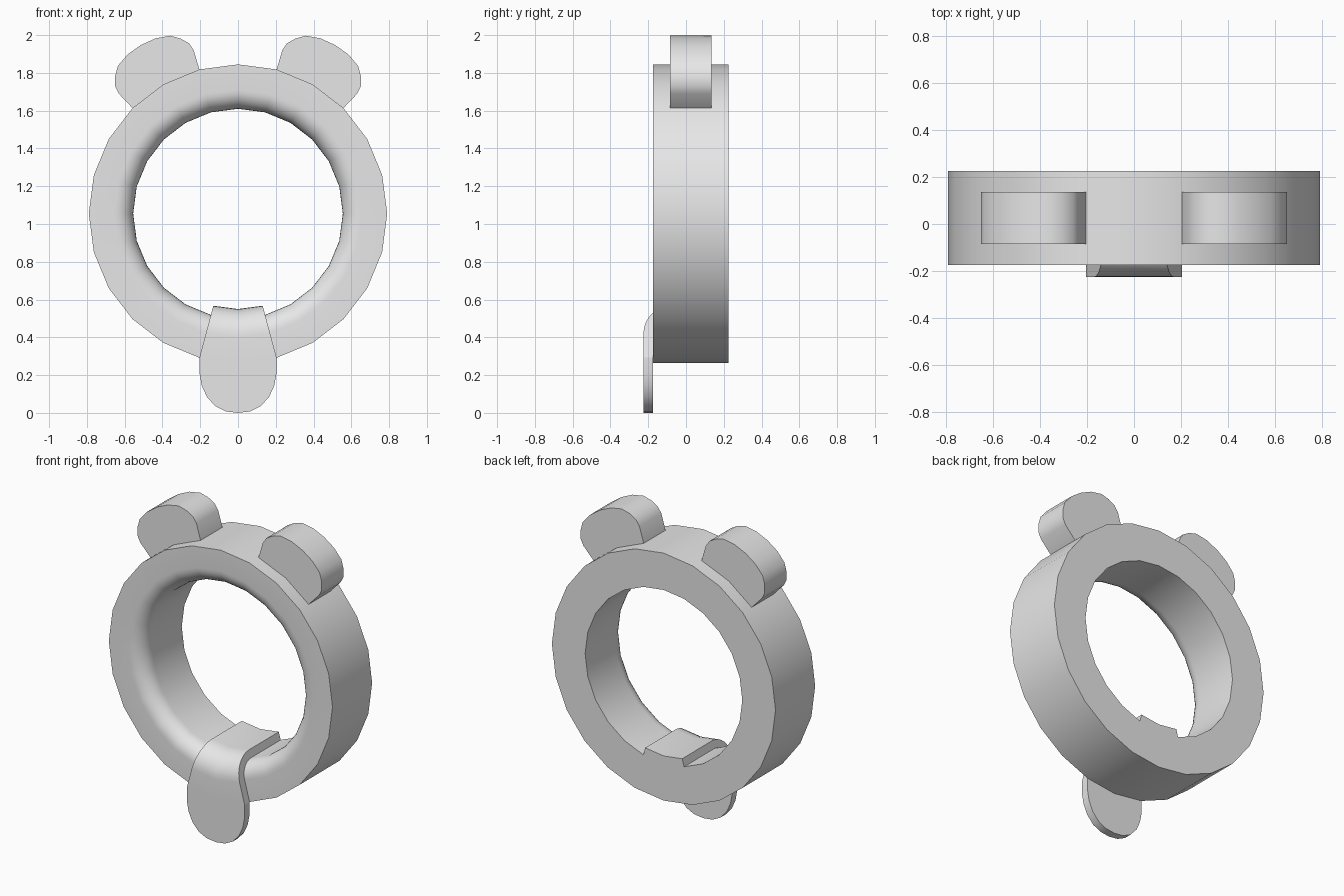
import bpy, bmesh, math

cube = bpy.data.objects.get("Cube")
if cube:
    bpy.data.objects.remove(cube, do_unlink=True)

GREY = bpy.data.materials.new("light grey")
GREY.use_nodes = True
GREY.diffuse_color = (0.8, 0.8, 0.8, 1)
GREY.node_tree.nodes["Principled BSDF"].inputs["Base Color"].default_value = (0.8, 0.8, 0.8, 1)

CENTRE_Z = 1.055
OUTER, INNER = 0.79, 0.555
FRONT, BACK = -0.175, 0.225
FILLET, THICK = 0.1, 0.05
STEP = math.radians(15)


def finish(bm, name):
    bmesh.ops.recalc_face_normals(bm, faces=bm.faces)
    mesh = bpy.data.meshes.new(name)
    bm.to_mesh(mesh)
    bm.free()
    mesh.materials.append(GREY)
    obj = bpy.data.objects.new(name, mesh)
    bpy.context.collection.objects.link(obj)
    bpy.ops.object.select_all(action="DESELECT")
    obj.select_set(True)
    bpy.context.view_layer.objects.active = obj
    bpy.ops.object.shade_smooth_by_angle(angle=math.radians(40))
    return obj


def place(u, r, y, turn):
    """Point with sideways offset u and radius r, turned clockwise from the top."""
    c, s = math.cos(turn), math.sin(turn)
    return (u * c + r * s, y, CENTRE_Z - u * s + r * c)


def sweep(name, section, first, steps, closed):
    """Sweep a closed (radius, y) section around the ring axis."""
    bm = bmesh.new()
    count = steps if closed else steps + 1
    loops = [[bm.verts.new(place(0, r, y, first + i * STEP)) for r, y in section]
             for i in range(count)]
    n = len(section)
    for i in range(steps):
        a, b = loops[i], loops[(i + 1) % count]
        for j in range(n):
            k = (j + 1) % n
            bm.faces.new((a[j], a[k], b[k], b[j]))
    if not closed:
        bm.faces.new(loops[0])
        bm.faces.new(loops[-1])
    return finish(bm, name)


def slab(name, half, base, turn, y0, y1):
    """Extrude a mirrored (sideways, radius) outline along y."""
    outline = half + [(-u, r) for u, r in reversed(half[:-1])] + base
    bm = bmesh.new()
    face = bm.faces.new([bm.verts.new(place(u, r, y0, turn)) for u, r in outline])
    new = bmesh.ops.extrude_face_region(bm, geom=[face])["geom"]
    verts = [v for v in new if isinstance(v, bmesh.types.BMVert)]
    bmesh.ops.translate(bm, verts=verts, vec=(0, y1 - y0, 0))
    return finish(bm, name)


def front_curve(offset):
    """Front face, rounded inner edge and bore, raised by an offset."""
    rad = FILLET + offset
    arc = [(INNER + FILLET - rad * math.sin(a), FRONT + FILLET - rad * math.cos(a))
           for a in (math.pi / 2 * i / 8 for i in range(9))]
    return [(OUTER, FRONT - offset)] + arc + [(INNER - offset, BACK)]


# Ring with a rounded front inner edge
sweep("ring", front_curve(0) + [(OUTER, BACK)], 0, 24, True)

# Strap folded over the lower ring, with its hanging rounded flap
sweep("strap", front_curve(THICK) + front_curve(0)[::-1], math.pi - STEP, 2, False)
corner = (OUTER * math.sin(STEP), OUTER * math.cos(STEP))
flap = [corner, (0.203, 0.85), (0.192, 0.91), (0.165, 0.97),
        (0.12, 1.02), (0.065, 1.047), (0, 1.055)]
slab("flap", flap, [(0, OUTER)], math.pi, FRONT - THICK, FRONT)

# Pair of ears
ear = [corner, (0.229, 0.865), (0.226, 0.91), (0.2, 0.955), (0.16, 0.995),
       (0.085, 1.022), (0, 1.03)]
for side, turn in (("left", 2 * STEP), ("right", -2 * STEP)):
    slab(side + "_ear", ear, [], turn, -0.085, 0.135)
